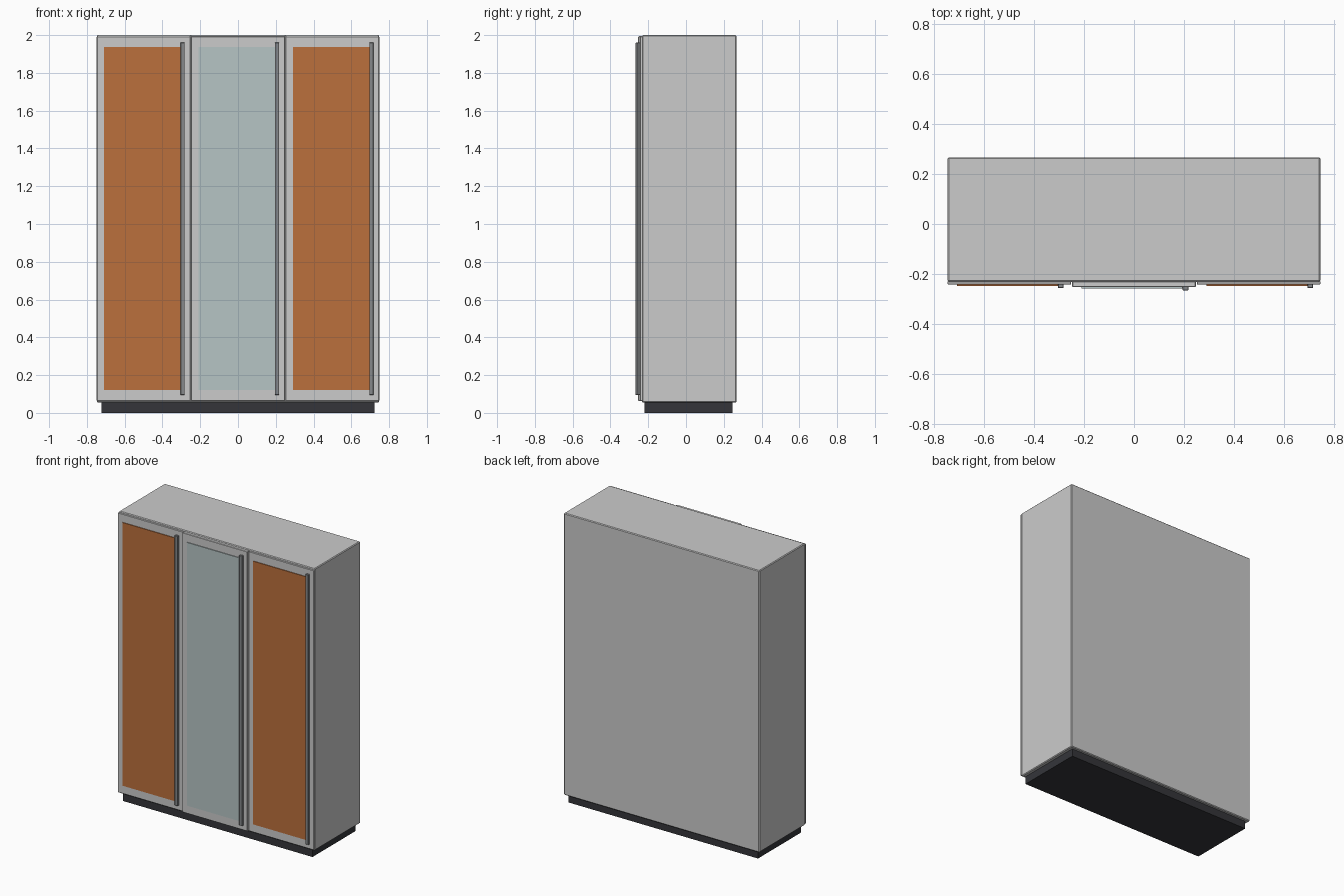
import bpy

if "Cube" in bpy.data.objects:
    bpy.data.objects.remove(bpy.data.objects["Cube"])


def material(name, color):
    m = bpy.data.materials.new(name)
    m.diffuse_color = color
    m.use_nodes = True
    m.node_tree.nodes["Principled BSDF"].inputs["Base Color"].default_value = m.diffuse_color
    return m


def box(name, x, y, z, mat=None, bevel=0.0):
    """Box spanning the (min, max) ranges on each axis."""
    bpy.ops.mesh.primitive_cube_add(size=1, location=[sum(r) / 2 for r in (x, y, z)])
    ob = bpy.context.object
    ob.name = name
    ob.scale = [r[1] - r[0] for r in (x, y, z)]
    bpy.ops.object.transform_apply(location=False, rotation=False, scale=True)
    if bevel:
        mod = ob.modifiers.new("edge_bevel", 'BEVEL')
        mod.width = bevel
        mod.segments = 1
    if mat:
        ob.data.materials.append(mat)
    return ob


orange = material("orange_panel", (0.50, 0.16, 0.045, 1))
glass = material("pale_glass", (0.47, 0.56, 0.56, 1))
dark = material("dark_plinth", (0.035, 0.036, 0.042, 1))
metal = material("handle_metal", (0.24, 0.25, 0.26, 1))

# plinth and cabinet body
box("plinth", (-0.723, 0.723), (-0.22, 0.247), (0, 0.056), dark)
box("cabinet_body", (-0.747, 0.747), (-0.232, 0.267), (0.054, 2.0), bevel=0.005)

# three doors: the middle one slides in front of the outer two
doors = (("left", -0.5, -0.243, orange),
         ("middle", 0.0, -0.253, glass),
         ("right", 0.5, -0.243, orange))
for side, cx, front, mat in doors:
    box(side + "_door", (cx - 0.248, cx + 0.248), (front, -0.228),
        (0.062, 1.994), bevel=0.003)
    box(side + "_door_panel", (cx - 0.21, cx + 0.21), (front - 0.005, front + 0.002),
        (0.12, 1.937), mat)
    box(side + "_door_handle", (cx + 0.195, cx + 0.218), (front - 0.014, front + 0.002),
        (0.095, 1.96), metal, bevel=0.002)
